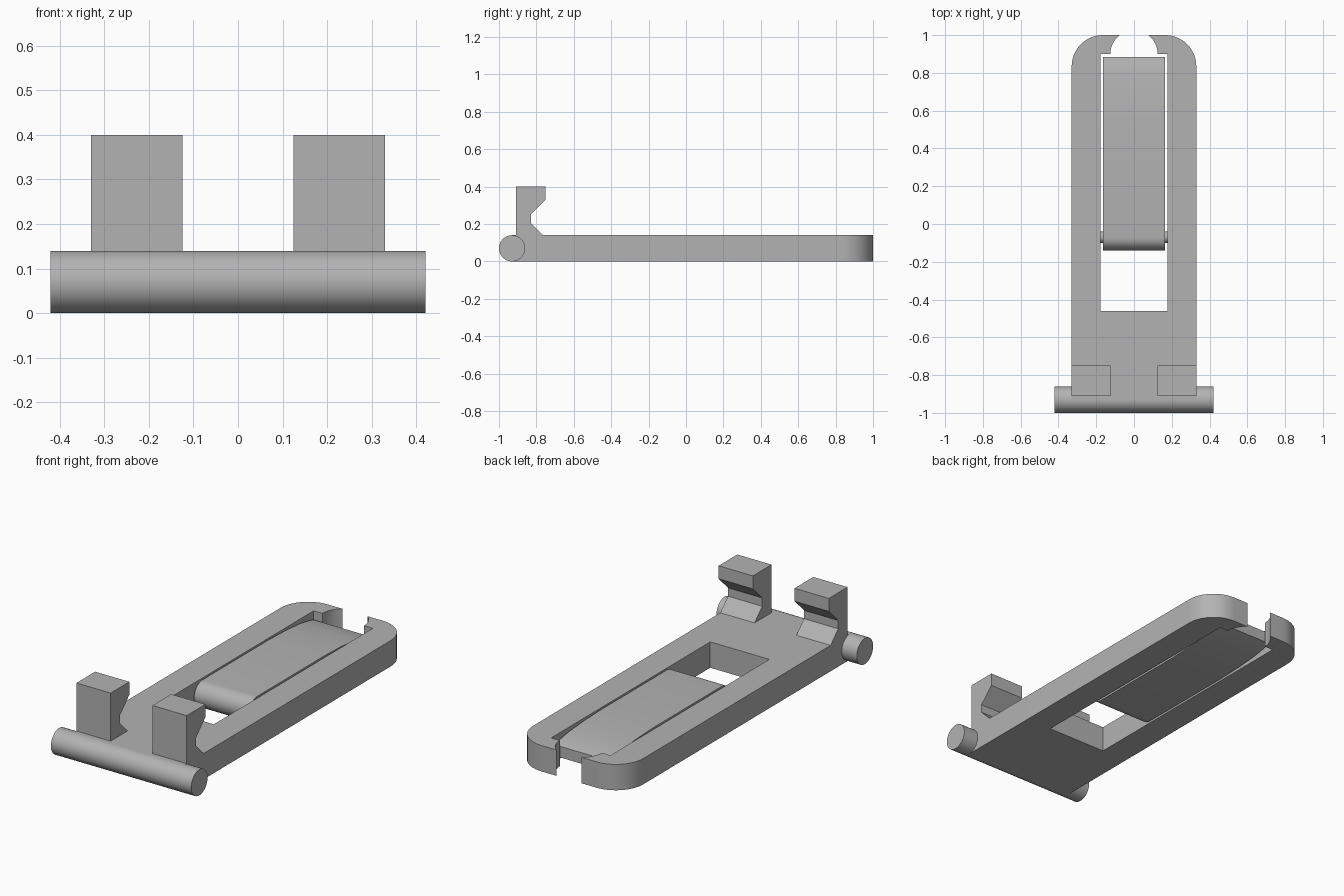
import bpy, bmesh
from math import sin, cos, acos, radians
from mathutils import Vector

cube = bpy.data.objects.get("Cube")
if cube:
    bpy.data.objects.remove(cube, do_unlink=True)

grey = bpy.data.materials.new("plain grey")
grey.use_nodes = True
colour = (0.45, 0.45, 0.45, 1)
grey.diffuse_color = colour
grey.node_tree.nodes["Principled BSDF"].inputs["Base Color"].default_value = colour

THICK = 0.14
R = THICK / 2


def arc(cx, cy, r, start, end, n):
    """Points on an arc, angles in degrees."""
    steps = [radians(start + (end - start) * i / n) for i in range(n + 1)]
    return [(cx + r * cos(a), cy + r * sin(a)) for a in steps]


def prism(name, outline, axis, low, high):
    """Extrude an outline along z (outline in x, y) or x (outline in y, z)."""
    bm = bmesh.new()
    if axis == "z":
        verts = [bm.verts.new((a, b, low)) for a, b in outline]
        move = Vector((0, 0, high - low))
    else:
        verts = [bm.verts.new((low, a, b)) for a, b in outline]
        move = Vector((high - low, 0, 0))
    face = bm.faces.new(verts)
    out = bmesh.ops.extrude_face_region(bm, geom=[face], use_keep_orig=True)
    moved = [g for g in out["geom"] if isinstance(g, bmesh.types.BMVert)]
    bmesh.ops.translate(bm, verts=moved, vec=move)
    bmesh.ops.recalc_face_normals(bm, faces=bm.faces)
    mesh = bpy.data.meshes.new(name)
    bm.to_mesh(mesh)
    bm.free()
    mesh.materials.append(grey)
    obj = bpy.data.objects.new(name, mesh)
    bpy.context.collection.objects.link(obj)
    bpy.ops.object.select_all(action="DESELECT")
    obj.select_set(True)
    bpy.context.view_layer.objects.active = obj
    bpy.ops.object.shade_smooth_by_angle(angle=radians(25))
    return obj


# Frame: long plate with a slot, open through a flared notch at the back
corner = 0.165
notch = 0.125
top_angle = 90 - acos(0.1 / notch) * 180 / radians(180)
half = [(0, -0.93), (0.33, -0.93)]
half += arc(0.33 - corner, 1 - corner, corner, 0, 90, 14)
half += arc(0, 0.9, notch, top_angle, 0, 10)
half += [(0.177, 0.9), (0.177, -0.46)]
mirrored = [(-x, y) for x, y in reversed(half[1:])]
prism("frame", half[1:] + mirrored, "z", 0, THICK)

# Round bar across the front
prism("hinge_bar", arc(-0.93, R, R, 0, 352.5, 47), "x", -0.42, 0.42)

# Pair of upright hooks
hook = [(-0.91, R), (-0.91, 0.4), (-0.75, 0.4), (-0.75, 0.33),
        (-0.83, 0.25), (-0.83, 0.205), (-0.765, THICK), (-0.765, R)]
prism("left_hook", hook, "x", 0.125, 0.33)
prism("right_hook", hook, "x", -0.33, -0.125)

# Pivoting lever in the slot, rounded at its pivot and tapered at its tip
lever = arc(-0.07, R, R, 270, 90, 20)
lever += [(0.5, THICK), (0.65, 0.135), (0.77, 0.125), (0.84, 0.113), (0.885, 0.1)]
lever += [(0.885, 0.04), (0.84, 0.027), (0.77, 0.015), (0.65, 0.005), (0.5, 0)]
prism("lever", lever, "x", -0.165, 0.165)

# Pin carrying the lever
prism("pivot_pin", arc(-0.07, R, 0.03, 0, 345, 23), "x", -0.18, 0.18)
